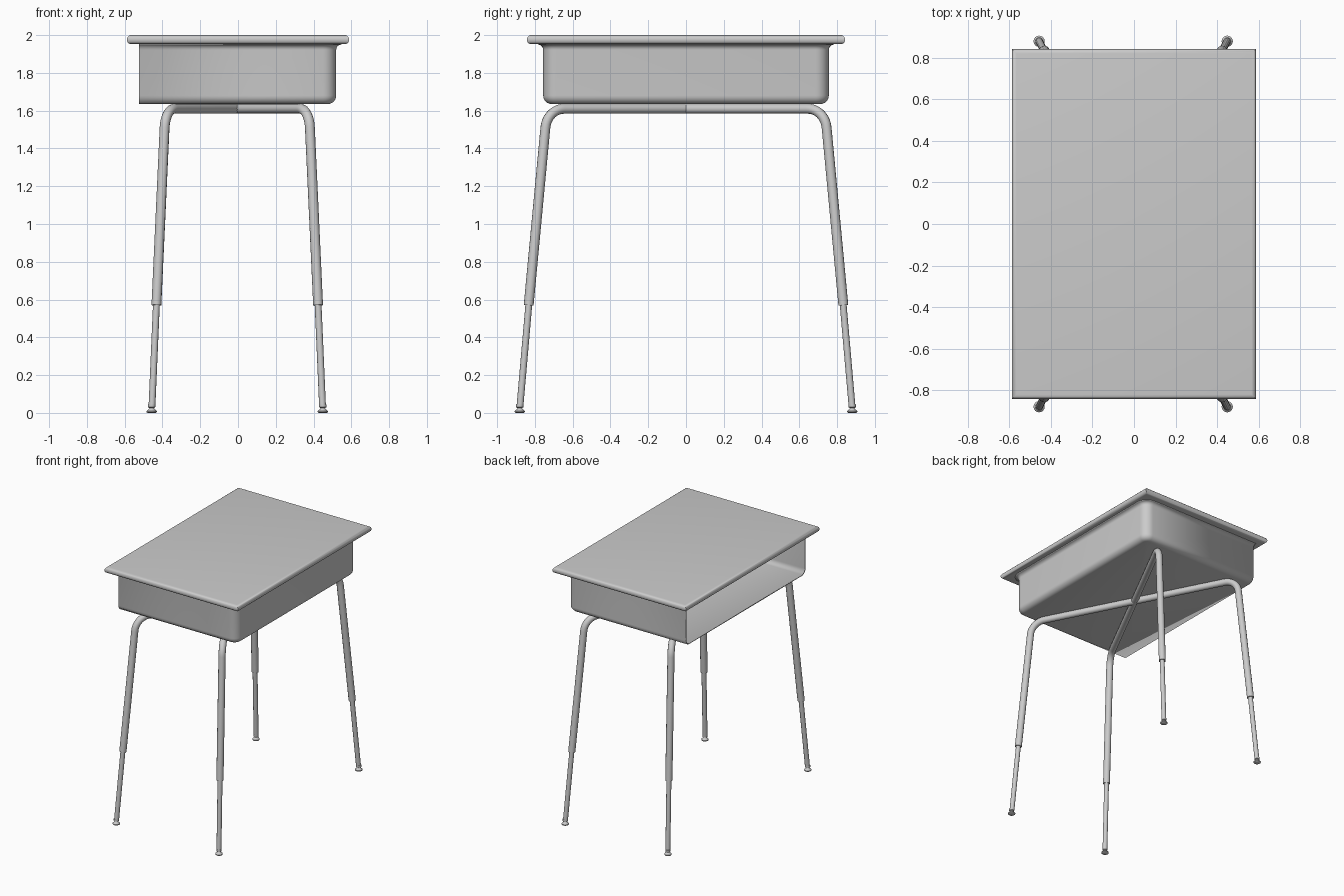
import bpy, bmesh, math
from mathutils import Vector

if "Cube" in bpy.data.objects:
    bpy.data.objects.remove(bpy.data.objects["Cube"])


def finish(obj):
    bpy.ops.object.select_all(action='DESELECT')
    obj.select_set(True)
    bpy.context.view_layer.objects.active = obj
    if obj.type == 'CURVE':
        bpy.ops.object.convert(target='MESH')
        obj = bpy.context.view_layer.objects.active
    bpy.ops.object.shade_smooth_by_angle(angle=math.radians(40))
    return obj


def skin(name, rings, closed=True, cap_top=True):
    """Bridge a stack of point rings (bottom to top, counter-clockwise)."""
    bm = bmesh.new()
    vr = [[bm.verts.new(p) for p in r] for r in rings]
    n = len(rings[0])
    for a, b in zip(vr, vr[1:]):
        for i in range(n if closed else n - 1):
            j = (i + 1) % n
            bm.faces.new((a[i], a[j], b[j], b[i]))
    bm.faces.new(vr[0][::-1])
    if cap_top:
        bm.faces.new(vr[-1])
    me = bpy.data.meshes.new(name)
    bm.to_mesh(me)
    bm.free()
    obj = bpy.data.objects.new(name, me)
    bpy.context.collection.objects.link(obj)
    return obj


def tube(name, pts, radius):
    cu = bpy.data.curves.new(name, 'CURVE')
    cu.dimensions = '3D'
    cu.bevel_depth = radius
    cu.bevel_resolution = 4
    cu.use_fill_caps = True
    sp = cu.splines.new('POLY')
    sp.points.add(len(pts) - 1)
    for p, co in zip(sp.points, pts):
        p.co = (*co, 1)
    obj = bpy.data.objects.new(name, cu)
    bpy.context.collection.objects.link(obj)
    return finish(obj)


def fillet(a, c, b, t, n=10):
    """Round corner c between a and b, with tangent length t."""
    u, v = (a - c).normalized(), (b - c).normalized()
    half = u.angle(v) / 2
    r = t * math.tan(half)
    ctr = c + (u + v).normalized() * (t / math.cos(half))
    p, q = (c + u * t - ctr), (c + v * t - ctr)
    return [ctr + p.normalized().slerp(q.normalized(), i / n) * r for i in range(n + 1)]


def quarter(n):
    return [math.pi / 2 * i / n for i in range(n + 1)]


# tabletop: slab with rounded rim and mitred corners
R, Z0, Z1 = 0.022, 1.952, 2.0
prof = [(R - R * math.sin(a), Z0 + R - R * math.cos(a)) for a in quarter(5)]
prof += [(R - R * math.cos(a), Z1 - R + R * math.sin(a)) for a in quarter(5)]
rings = []
for d, z in prof:
    x, y = 0.588 - d, 0.842 - d
    rings.append([(-x, -y, z), (x, -y, z), (x, y, z), (-x, y, z)])
finish(skin("tabletop", rings))

# book box: tray open on the -x side, rounded below, flared lip above
BX, XF, HY, CR, BR, FR = -0.525, 0.52, 0.756, 0.07, 0.045, 0.028
tray = [(-BR + BR * math.sin(a), 1.635 + BR - BR * math.cos(a)) for a in quarter(6)]
tray += [(FR - FR * math.cos(a), 1.922 + FR * math.sin(a)) for a in quarter(5)]
rings = []
for off, z in tray:
    r = CR + off
    ring = [(BX, -HY - off, z)]
    ring += [(XF - CR + r * math.sin(a), -HY + CR - r * math.cos(a), z) for a in quarter(8)]
    ring += [(XF - CR + r * math.cos(a), HY - CR + r * math.sin(a), z) for a in quarter(8)]
    ring.append((BX, HY + off, z))
    rings.append(ring)
box = skin("book_box", rings, closed=False, cap_top=False)
sol = box.modifiers.new("thickness", 'SOLIDIFY')
sol.thickness = 0.01
sol.offset = -1
finish(box)

# crossed leg frames, telescoping lower legs and glides
CX = -0.004
foot_profile = [(0.022, 0), (0.027, 0.004), (0.027, 0.01), (0.015, 0.02),
                (0.012, 0.026), (0.019, 0.03), (0.019, 0.045)]
for k, s in enumerate((1, -1)):
    def P(x, y, z, m):
        return Vector((CX + m * x, m * s * y, z))
    ends = [P(0.428, 0.833, 0.57, m) for m in (-1, 1)]
    bends = [P(0.380, 0.735, 1.61, m) for m in (-1, 1)]
    path = [ends[0]] + fillet(ends[0], bends[0], bends[1], 0.1)
    path += fillet(bends[0], bends[1], ends[1], 0.1) + [ends[1]]
    tube(f"leg_frame_{k + 1}", path, 0.026)
    for m in (-1, 1):
        tag = f"{k + 1}_{'left' if m < 0 else 'right'}"
        tube(f"lower_leg_{tag}", [P(0.426, 0.828, 0.62, m), P(0.4515, 0.879, 0.035, m)], 0.018)
        c = P(0.453, 0.88, 0, m)
        rings = [[(c.x + r * math.cos(i * math.tau / 16), c.y + r * math.sin(i * math.tau / 16), z)
                  for i in range(16)] for r, z in foot_profile]
        finish(skin(f"foot_glide_{tag}", rings))
